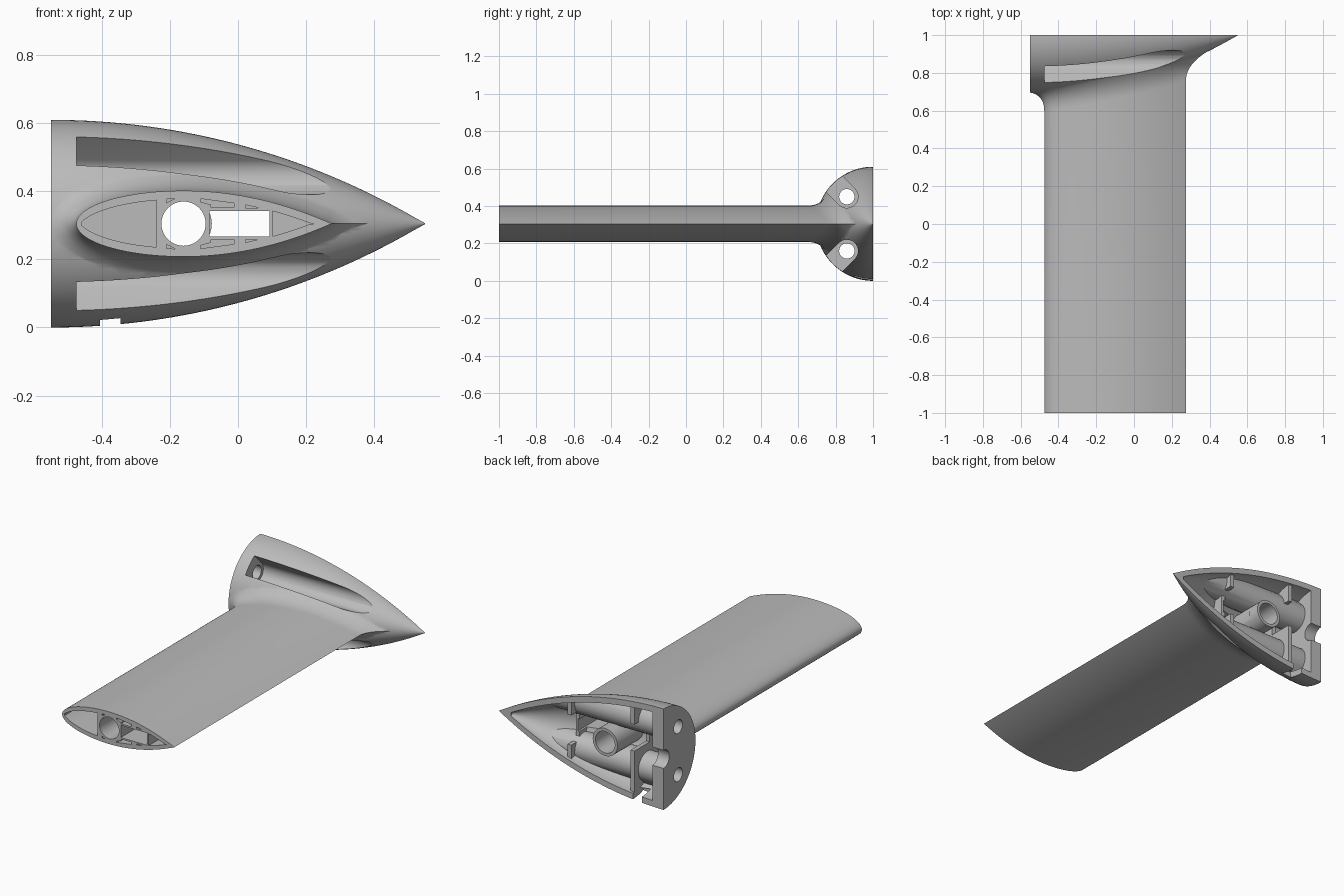
import bpy, bmesh, math
from mathutils import Vector

if "Cube" in bpy.data.objects:
    bpy.data.objects.remove(bpy.data.objects["Cube"])

CZ = 0.305                      # height of the pod and strut axis
grey = bpy.data.materials.new("plain grey")
grey.diffuse_color = (0.5, 0.5, 0.5, 1)
grey.use_nodes = True
grey.node_tree.nodes["Principled BSDF"].inputs["Base Color"].default_value = grey.diffuse_color


def pod_radius(x, inset=0.0):
    x = max(x, -0.55)
    big = 2.136
    return max(math.sqrt(big * big - (x + 0.55) ** 2) - (big - 0.305) - inset, 0.0)


def half_thick(x):
    u = (x + 0.16) / (0.315 if x < -0.16 else 0.435)
    return 0.097 * (math.sqrt(max(0, 1 - u * u)) if x < -0.16 else 1 - u * u)


def loft(name, rings, helper=True):
    """Closed solid from equal-length rings with end caps."""
    bm = bmesh.new()
    loops = [[bm.verts.new(p) for p in r] for r in rings]
    n = len(loops[0])
    for a, b in zip(loops, loops[1:]):
        for i in range(n):
            bm.faces.new((a[i], a[(i + 1) % n], b[(i + 1) % n], b[i]))
    bm.faces.new(loops[0])
    bm.faces.new(loops[-1])
    bmesh.ops.recalc_face_normals(bm, faces=bm.faces)
    me = bpy.data.meshes.new(name)
    bm.to_mesh(me)
    bm.free()
    me.materials.append(grey)
    ob = bpy.data.objects.new(name, me)
    bpy.context.collection.objects.link(ob)
    ob.hide_render = helper
    return ob


def prism_y(name, pts, y0, y1):        # pts are (x, z offset from axis)
    return loft(name, [[(x, y, CZ + z) for x, z in pts] for y in (y0, y1)])


def prism_x(name, pts, x0, x1):        # pts are (y, z offset from axis)
    return loft(name, [[(x, y, CZ + z) for y, z in pts] for x in (x0, x1)])


def circle(a, b, r, n=40):
    return [(a + r * math.cos(2 * math.pi * i / n), b + r * math.sin(2 * math.pi * i / n))
            for i in range(n)]


def rect(a0, a1, b0, b1):
    return [(a0, b0), (a1, b0), (a1, b1), (a0, b1)]


def ogive(name, x0, x1, inset, helper=True):
    rings = []
    for i in range(37):
        x = x0 + (x1 - x0) * i / 36
        r = max(pod_radius(x, inset), 0.001)
        rings.append([(x, y, CZ + z) for y, z in circle(1, 0, r, 96)])
    return loft(name, rings, helper)


def boolean(ob, others, op='DIFFERENCE'):
    for o in others:
        m = ob.modifiers.new("cut", 'BOOLEAN')
        m.operation, m.solver, m.object = op, 'EXACT', o
        bpy.context.view_layer.objects.active = ob
        bpy.ops.object.modifier_apply(modifier=m.name)
        bpy.data.objects.remove(o)


# strut section: leading edge to trailing edge, then back underneath
N = 28
xs = [-0.16 - 0.315 * math.cos(math.pi / 2 * i / N) for i in range(N)]
xs += [-0.16 + 0.435 * i / N for i in range(N + 1)]
section = [(x, half_thick(x)) for x in xs]
section += [(x, -z) for x, z in section[-2:0:-1]]
M = len(section)
offsets = []
for i, (x, z) in enumerate(section):
    a, b = Vector(section[i - 1]), Vector(section[(i + 1) % M])
    t = (b - a).normalized()
    d = Vector((-t.y, t.x)) * 0.1
    offsets.append(d * 1.65 if abs(x - 0.275) < 1e-5 else d)


def surface_y(x, z):
    return 1 - math.sqrt(max(pod_radius(x) ** 2 - z * z, 0))


# strut with a flared root that blends into the pod
rings = [[(x, -1, CZ + z) for x, z in section]]
for k in range(13):
    t = k / 12
    ring = []
    for (x, z), d in zip(section, offsets):
        y_mid = surface_y(x, z)
        y_end = surface_y(x + d.x, z + d.y) + 0.003
        y = (1 - t) ** 2 * (y_mid - 0.1) + 2 * t * (1 - t) * y_mid + t * t * y_end
        ring.append((x + d.x * t * t, y, CZ + z + d.y * t * t))
    rings.append(ring)
rings.append([(x * 0.9, 0.985, CZ + z * 0.9) for x, z in section])
strut = loft("strut", rings)

# pod shell, trimmed flat at the open side and at the blunt end
body = ogive("pod_and_strut", -0.56, 0.55, 0, helper=False)
boolean(body, [strut], 'UNION')
boolean(body, [prism_x("trim_side", rect(1, 1.6, -0.6, 0.6), -1, 1),
               prism_x("trim_end", rect(0.3, 1.6, -0.6, 0.6), -1, -0.55)])


def channel(name, r, x0, s):
    """U-shaped trough that opens diagonally outward; s mirrors it in height."""
    q = math.sqrt(0.5)
    cy, cz = 0.86, 0.145
    pts = []
    for i in range(17):
        a = math.radians(-135 + 180 * i / 16)
        pts.append((cy + r * math.cos(a), cz + r * math.sin(a)))
    pts += [(pts[-1][0] - 0.3 * q, pts[-1][1] + 0.3 * q), (pts[0][0] - 0.3 * q, pts[0][1] + 0.3 * q)]
    return prism_x(name, [(y, z * s) for y, z in pts], x0, 0.7)


# pod interior, leaving trough walls, ribs and spar tube standing
cavity = ogive("cavity", -0.475, 0.47, 0.036)
rib_front = prism_x("rib_front", rect(0.6, 0.98, -0.4, 0.4), 0.08, 0.105)
boolean(rib_front, [prism_x("rib_gap", rect(0.9, 1.1, -0.09, 0.09), 0, 0.2)])
rib_rear = prism_x("rib_rear", rect(0.6, 0.985, -0.4, 0.4), -0.345, -0.32)
boolean(rib_rear, [prism_x("rib_gap", rect(0.84, 1.1, -0.01, 0.15), -0.4, -0.3)])
keep = [channel("trough_wall", 0.088, -0.6, s) for s in (1, -1)]
keep += [rib_front, rib_rear, prism_y("spar_tube", circle(-0.16, 0, 0.083), 0.5, 1.2)]
boolean(cavity, keep)
boolean(body, [cavity])

# outer troughs, screw holes, cable notch and rim gap
cuts = [channel("trough", 0.06, -0.475, s) for s in (1, -1)]
cuts += [prism_x("screw_hole", circle(0.86, 0.145 * s, 0.041), -0.7, -0.44) for s in (1, -1)]
cuts += [prism_x("cable_notch", circle(1, 0, 0.055), -0.7, -0.44),
         prism_x("rim_gap", rect(0.9, 1.1, -0.4, -0.25), -0.405, -0.345)]

# strut hollows: spar bore, cable duct, nose and tail pockets
cuts += [prism_y("spar_bore", circle(-0.16, 0, 0.065), -1.1, 1.1),
         prism_y("cable_duct", rect(-0.083, 0.092, -0.037, 0.037), -1.1, 0.93)]


def pocket(name, x0, x1):
    px = [x0 + (x1 - x0) * (i / 16) for i in range(17)]
    up = [(x, max(half_thick(x) - 0.025, 0.001)) for x in px]
    return prism_y(name, up + [(x, -z) for x, z in reversed(up)], -1.1, 0.66)


cuts += [pocket("nose_pocket", -0.459, -0.24), pocket("tail_pocket", 0.102, 0.222)]

# slim lightening slots above and below
slots = [[(-0.21, 0.073), (-0.185, 0.074), (-0.21, 0.061)],
         [(-0.11, 0.073), (-0.012, 0.06), (-0.012, 0.047), (-0.08, 0.047), (-0.08, 0.056), (-0.11, 0.064)],
         [(0.022, 0.055), (0.062, 0.046), (0.022, 0.046)]]
for s in (1, -1):
    cuts += [prism_y("light_slot", [(x, z * s) for x, z in p], -1.1, 0.66) for p in slots]
boolean(body, cuts)

# smooth skin with crisp edges
bpy.ops.object.select_all(action='DESELECT')
body.select_set(True)
bpy.context.view_layer.objects.active = body
bpy.ops.object.shade_smooth_by_angle(angle=math.radians(28))
